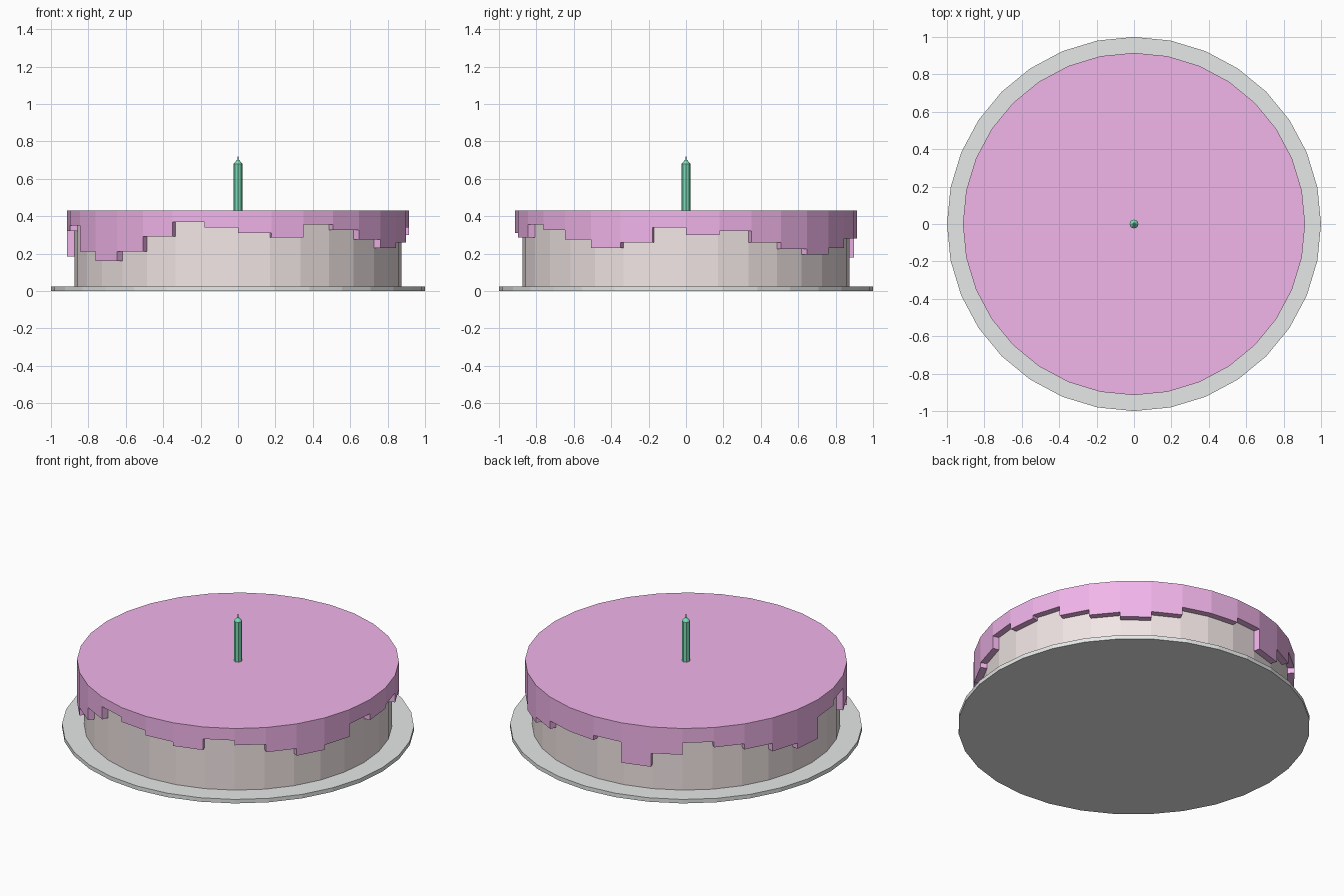
import bpy, bmesh
from math import sin, cos, pi

if "Cube" in bpy.data.objects:
    bpy.data.objects.remove(bpy.data.objects["Cube"])

SIDES = 32


def finish(name, bm, color):
    bmesh.ops.remove_doubles(bm, verts=bm.verts, dist=1e-5)
    bmesh.ops.recalc_face_normals(bm, faces=bm.faces)
    mesh = bpy.data.meshes.new(name)
    bm.to_mesh(mesh)
    bm.free()
    mat = bpy.data.materials.new(name + "_color")
    mat.diffuse_color = (*color, 1)
    mat.use_nodes = True
    mat.node_tree.nodes["Principled BSDF"].inputs["Base Color"].default_value = mat.diffuse_color
    mesh.materials.append(mat)
    obj = bpy.data.objects.new(name, mesh)
    bpy.context.collection.objects.link(obj)
    return obj


def lathe(name, profile, sides, color):
    """Capped solid of revolution from (radius, z) points."""
    bm = bmesh.new()
    rings = [[bm.verts.new((r * cos(2 * pi * i / sides), r * sin(2 * pi * i / sides), z))
              for i in range(sides)] for r, z in profile]
    for a, b in zip(rings, rings[1:]):
        for i in range(sides):
            k = (i + 1) % sides
            bm.faces.new((a[i], a[k], b[k], b[i]))
    bm.faces.new(rings[0][::-1])
    bm.faces.new(rings[-1])
    return finish(name, bm, color)


# Plate and sponge
lathe("plate", [(1, 0), (1, 0.025)], SIDES, (0.78, 0.81, 0.80))
lathe("sponge", [(0.875, 0.025), (0.875, 0.41)], SIDES, (0.88, 0.79, 0.78))

# Icing: flat top with one drip per side, counter-clockwise from the front
drips = [.31, .285, .355, .325, .275, .23, .26, .34, .30, .32, .26, .225, .195, .23, .28, .28,
         .31, .18, .265, .34, .305, .27, .22, .185, .32, .35, .21, .16, .21, .29, .37, .34]
OUTER, INNER, TOP = 0.915, 0.875, 0.43
bm = bmesh.new()


def rim(i, r, z):
    a = -pi / 2 + 2 * pi * i / SIDES
    return bm.verts.new((r * cos(a), r * sin(a), z))


bm.faces.new([rim(i, OUTER, TOP) for i in range(SIDES)])
for i, z in enumerate(drips):
    before = drips[i - 1]
    # outer wall, underside, and the step to the neighbouring drip
    bm.faces.new((rim(i, OUTER, z), rim(i + 1, OUTER, z), rim(i + 1, OUTER, TOP), rim(i, OUTER, TOP)))
    bm.faces.new((rim(i, INNER, z), rim(i + 1, INNER, z), rim(i + 1, OUTER, z), rim(i, OUTER, z)))
    if before != z:
        bm.faces.new((rim(i, INNER, z), rim(i, OUTER, z), rim(i, OUTER, before), rim(i, INNER, before)))
finish("icing", bm, (0.88, 0.46, 0.82))

# Candle and wick
lathe("candle", [(0.024, TOP - 0.02), (0.024, 0.68), (0.006, 0.70)], 8, (0.20, 0.72, 0.47))
lathe("wick", [(0.003, 0.695), (0.003, 0.72)], 6, (0.3, 0.3, 0.3))
